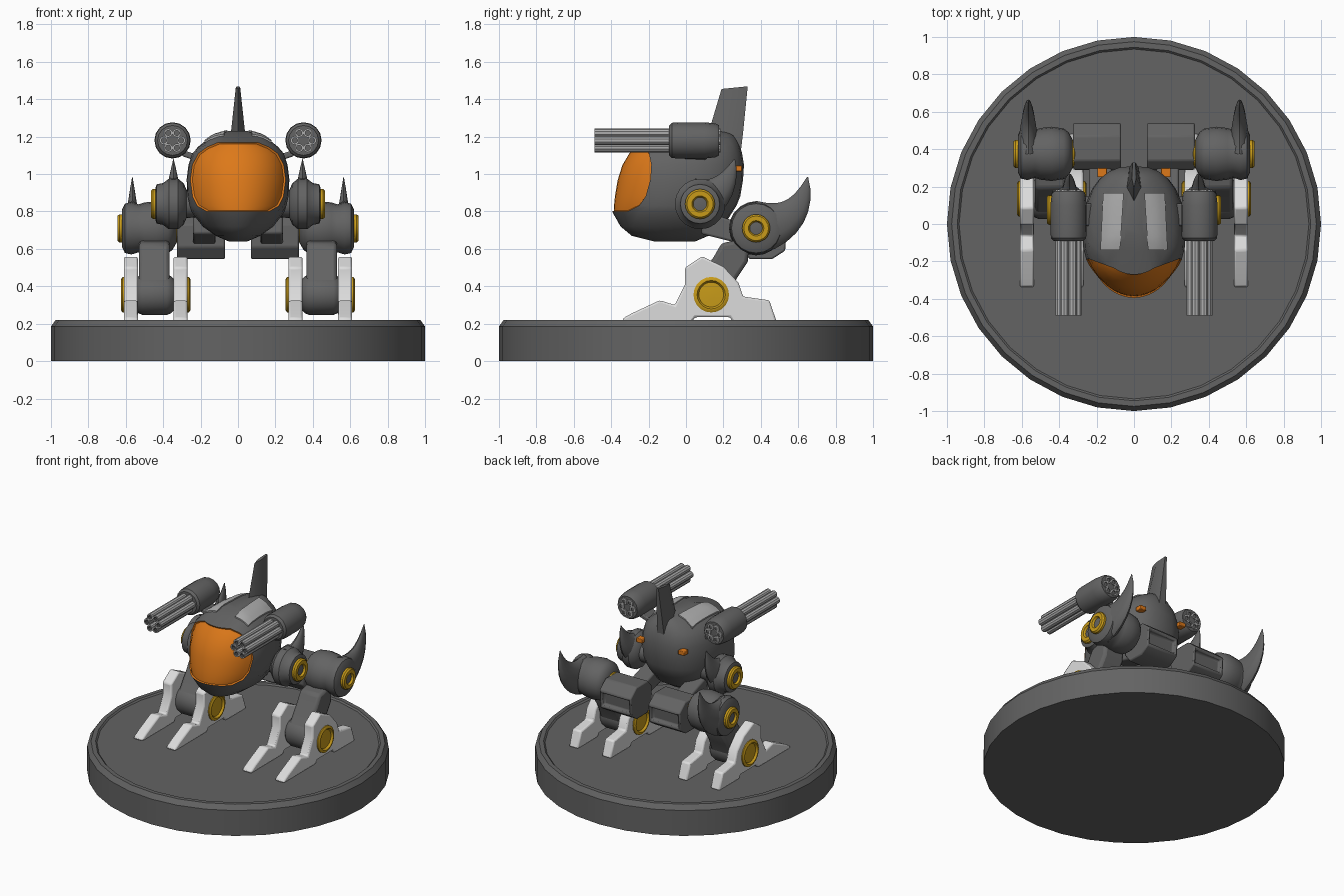
import bpy, bmesh, math
from mathutils import Vector
from mathutils.bvhtree import BVHTree

if "Cube" in bpy.data.objects:
    bpy.data.objects.remove(bpy.data.objects["Cube"])


def material(name, col):
    m = bpy.data.materials.new(name)
    m.diffuse_color = (*col, 1)
    m.use_nodes = True
    m.node_tree.nodes["Principled BSDF"].inputs["Base Color"].default_value = m.diffuse_color
    return m


GREY = material("dark_grey", (0.125, 0.125, 0.125))
WHITE = material("off_white", (0.72, 0.72, 0.72))
SILVER = material("silver_grey", (0.42, 0.42, 0.42))
GOLD = material("gold", (0.58, 0.33, 0.01))
ORANGE = material("orange_glass", (0.72, 0.19, 0.01))


def finish(name, bm, mats, mirror=False, bevel=0, angle=35):
    """Turn a bmesh into an object; mirrored parts are modelled on +x."""
    bmesh.ops.recalc_face_normals(bm, faces=bm.faces)
    me = bpy.data.meshes.new(name)
    bm.to_mesh(me)
    bm.free()
    ob = bpy.data.objects.new(name, me)
    bpy.context.collection.objects.link(ob)
    for m in mats:
        me.materials.append(m)
    bpy.ops.object.select_all(action='DESELECT')
    bpy.context.view_layer.objects.active = ob
    ob.select_set(True)
    bpy.ops.object.shade_smooth_by_angle(angle=math.radians(angle))
    if bevel:
        b = ob.modifiers.new("bevel", 'BEVEL')
        b.width, b.segments, b.angle_limit = bevel, 2, math.radians(35)
    if mirror:
        ob.modifiers.new("mirror", 'MIRROR')
    return ob


def loft(bm, rings, mats=None):
    """Skin closed rings of equal length and cap both ends."""
    vs = [[bm.verts.new(p) for p in r] for r in rings]
    n = len(rings[0])
    for i in range(len(vs) - 1):
        for j in range(n):
            k = (j + 1) % n
            f = bm.faces.new((vs[i][j], vs[i][k], vs[i + 1][k], vs[i + 1][j]))
            f.material_index = mats[i] if mats else 0
    for r, e in ((vs[0], 0), (vs[-1], -1)):
        bm.faces.new(r).material_index = mats[e] if mats else 0


def lathe(bm, prof, origin, axis, seg=20, mats=None):
    """Turn (offset, radius) pairs round the x, y or z axis."""
    a = 'xyz'.index(axis)
    rings = []
    for t, r in prof:
        ring = []
        for j in range(seg):
            p = Vector(origin)
            w = 2 * math.pi * j / seg
            p[a] += t
            p[(a + 1) % 3] += r * math.cos(w)
            p[(a + 2) % 3] += r * math.sin(w)
            ring.append(p)
        rings.append(ring)
    loft(bm, rings, mats)


def turned(name, prof, origin, axis, mats, seg=20, idx=None, mirror=True):
    bm = bmesh.new()
    lathe(bm, prof, origin, axis, seg, idx)
    return finish(name, bm, mats, mirror)


def prism(name, poly, spans, mat, bevel=0.012, recess=False):
    """Extrude a (y, z) outline over each x span."""
    bm = bmesh.new()
    for x0, x1 in spans:
        loft(bm, [[(x, y, z) for y, z in poly] for x in (x0, x1)])
    if recess:
        bmesh.ops.recalc_face_normals(bm, faces=bm.faces)
        back = [f for f in bm.faces if f.normal.y > 0.9]
        bmesh.ops.inset_region(bm, faces=back, thickness=0.025, depth=0)
        bmesh.ops.inset_region(bm, faces=back, thickness=0.008, depth=-0.025)
    return finish(name, bm, [mat], True, bevel)


def horn(name, x, p0, p1, p2, r, thick):
    """Curved, flattened horn along a quadratic curve in the yz plane."""
    p0, p1, p2 = map(Vector, (p0, p1, p2))
    rings = []
    for i in range(9):
        t = i / 8
        c = p0 * (1 - t) ** 2 + p1 * 2 * t * (1 - t) + p2 * t * t
        d = ((p1 - p0) * (1 - t) + (p2 - p1) * t).normalized()
        s = (1 - t) ** 0.85 + 0.02
        rings.append([(x + thick * s * math.cos(w),
                       c.x - d.y * r * s * math.sin(w),
                       c.y + d.x * r * s * math.sin(w))
                      for w in (2 * math.pi * j / 12 for j in range(12))])
    bm = bmesh.new()
    loft(bm, rings)
    return finish(name, bm, [GREY], True)


# display base with a raised rim
turned("base", [(0, 1), (0.185, 1), (0.22, 0.975), (0.22, 0.945), (0.21, 0.935)],
       (0, 0, 0), 'z', [GREY], 32, mirror=False)

# body: stacked levels (z, front y, back y, half width, glass half angle)
LEVELS = [(0.64, -0.17, 0.05, 0.05, 40), (0.67, -0.29, 0.12, 0.12, 40),
          (0.72, -0.35, 0.20, 0.19, 40), (0.80, -0.395, 0.25, 0.25, 42),
          (0.83, -0.395, 0.27, 0.26, 57), (0.88, -0.39, 0.29, 0.27, 64),
          (0.97, -0.375, 0.305, 0.275, 68), (1.05, -0.35, 0.31, 0.265, 67),
          (1.11, -0.315, 0.30, 0.245, 60), (1.145, -0.29, 0.29, 0.215, 50),
          (1.17, -0.27, 0.28, 0.185, 34), (1.205, -0.15, 0.26, 0.135, 34),
          (1.23, -0.05, 0.22, 0.05, 34)]
YC, GL, BK = -0.08, 7, 9
rings = []
for z, yf, yb, hw, ga in LEVELS:
    half = [ga * j / GL for j in range(GL + 1)]
    half += [ga + (180 - ga) * j / BK for j in range(1, BK + 1)]
    ring = []
    for d in half + [-a for a in half[-2:0:-1]]:
        s, c = math.sin(math.radians(d)), math.cos(math.radians(d))
        e = 1 if c > 0 else 0.8
        x = hw * math.copysign(abs(s) ** e, s)
        y = YC + (yf - YC) * c if c > 0 else YC + (yb - YC) * abs(c) ** e
        ring.append((x, y, z))
    rings.append(ring)
bm = bmesh.new()
loft(bm, rings)
bm.faces.ensure_lookup_table()
n = len(rings[0])
glass = [bm.faces[i * n + j] for i in range(3, 10) for j in range(n)
         if j < GL or j >= n - GL]
bmesh.ops.recalc_face_normals(bm, faces=bm.faces)
for f in glass:
    f.material_index = 1
bmesh.ops.inset_region(bm, faces=glass, thickness=0.004, depth=-0.01)
skin = BVHTree.FromBMesh(bm)
finish("body", bm, [GREY, ORANGE])

# roof panels draped over the body
bm = bmesh.new()
rings = []
for i in range(9):
    t = i / 8
    y = -0.14 + 0.305 * t
    xs = [(0.075 - 0.02 * t) * (1 - k / 4) + (0.18 - 0.015 * t) * k / 4 for k in range(5)]
    top = [skin.ray_cast(Vector((x, y, 2)), Vector((0, 0, -1)))[0] for x in xs]
    rings.append([p + Vector((0, 0, 0.009)) for p in top] +
                 [p - Vector((0, 0, 0.01)) for p in reversed(top)])
loft(bm, rings)
finish("roof_panel", bm, [SILVER], True)

# tail fin: (z, front y, back y, half width)
bm = bmesh.new()
loft(bm, [[(0, f, z), (w, f * 0.6 + b * 0.4, z), (w * 0.6, b, z), (-w * 0.6, b, z),
           (-w, f * 0.6 + b * 0.4, z)]
          for z, f, b, w in ((1.05, 0.08, 0.285, 0.05), (1.22, 0.12, 0.305, 0.038),
                             (1.455, 0.19, 0.33, 0.012))])
for v in bm.verts:
    if v.co.z > 1.4:
        v.co.z += (v.co.y - 0.19) * 0.1
finish("tail_fin", bm, [GREY])

# rear lights
prism("rear_light", [(0.25, 1.015), (0.30, 1.015), (0.30, 1.045), (0.25, 1.045)],
      [(0.145, 0.195)], ORANGE, 0.004)

# guns: housing, six hollow barrels and a mount
GUN = (0.35, 0, 1.18)
turned("gun_housing", [(-0.09, 0.072), (-0.09, 0.08), (-0.075, 0.094), (-0.04, 0.097),
                       (0.1, 0.097), (0.16, 0.09), (0.177, 0.08)], GUN, 'y', [GREY], 16)
bm = bmesh.new()
for k in range(6):
    w = math.pi / 3 * k
    lathe(bm, [(-0.46, 0.014), (-0.488, 0.014), (-0.488, 0.024), (0.185, 0.024), (0.185, 0.014),
               (0.178, 0.014)],
          (GUN[0] + 0.046 * math.cos(w), 0, GUN[2] + 0.046 * math.sin(w)), 'y', 10,
          [1, 0, 0, 0, 1])
finish("gun_barrels", bm, [SILVER, GREY], True)
bm = bmesh.new()
loft(bm, [[(x + dx, y, z + dx) for dx, y in ((-.025, 0), (.025, 0), (.025, .12), (-.025, .12))]
          for x, z in ((0.2, 1.09), (0.32, 1.13))])
bmesh.ops.translate(bm, verts=bm.verts, vec=(0, -0.01, -0.01))
finish("gun_mount", bm, [GREY], True, 0.008)

# hips
HIP = (0, 0.075, 0.84)
turned("hip", [(0.2, 0.07), (0.275, 0.075), (0.29, 0.11), (0.32, 0.135), (0.37, 0.135),
               (0.40, 0.112), (0.435, 0.105), (0.44, 0.09)], HIP, 'x', [GREY])
horn("hip_horn", 0.345, (0.08, 0.86), (0.22, 0.90), (0.26, 1.08), 0.12, 0.06)

# knees
KNEE = (0, 0.375, 0.71)
turned("knee", [(0.33, 0.08), (0.35, 0.115), (0.375, 0.135), (0.44, 0.145), (0.5, 0.138),
                (0.53, 0.128), (0.57, 0.14), (0.605, 0.132), (0.62, 0.10)], KNEE, 'x', [GREY])
horn("knee_horn", 0.565, (0.39, 0.715), (0.62, 0.74), (0.65, 0.985), 0.14, 0.058)

# rear thrusters and the struts that carry them
prism("thruster", [(0.29, 0.61), (0.34, 0.545), (0.46, 0.545), (0.53, 0.59), (0.54, 0.72),
                   (0.47, 0.78), (0.34, 0.78), (0.29, 0.73)],
      [(0.07, 0.325)], GREY, 0.03, True)
prism("thruster_strut", [(0.08, 0.68), (0.32, 0.62), (0.32, 0.73), (0.1, 0.8)],
      [(0.12, 0.24)], GREY)

# shins and ankle barrels
ANKLE = (0, 0.135, 0.355)
prism("shin", [(0.04, 0.40), (0.15, 0.56), (0.19, 0.63), (0.34, 0.66), (0.33, 0.53),
               (0.27, 0.44), (0.22, 0.30)], [(0.365, 0.53)], GREY, 0.02)
turned("ankle_barrel", [(0.34, 0.08), (0.36, 0.10), (0.38, 0.108), (0.51, 0.108),
                        (0.53, 0.10), (0.55, 0.08)], ANKLE, 'x', [GREY])

# twin foot plates
prism("foot_plate", [(-0.34, 0.21), (-0.335, 0.23), (-0.29, 0.255), (-0.14, 0.325), (-0.06, 0.30),
                     (-0.005, 0.41), (-0.005, 0.50), (0.085, 0.56), (0.20, 0.505), (0.28, 0.42),
                     (0.305, 0.345), (0.445, 0.325), (0.485, 0.21), (0.25, 0.21), (0.235, 0.235),
                     (0.05, 0.235), (0.03, 0.21)],
      [(0.27, 0.345), (0.535, 0.61)], WHITE)

# ringed joint caps: (name, centre, x, direction, radius, hole ratio, centre colour)
for name, c, x, d, r, hole, core in (
        ("hip_cap", HIP, 0.43, 1, 0.08, 0.45, 1), ("knee_cap", KNEE, 0.61, 1, 0.075, 0.45, 1),
        ("knee_inner_cap", KNEE, 0.345, -1, 0.075, 0.45, 1),
        ("ankle_cap", ANKLE, 0.60, 1, 0.095, 0.7, 0),
        ("ankle_inner_cap", ANKLE, 0.28, -1, 0.095, 0.7, 0)):
    h = 0.025 if "ankle" in name else 0.035
    prof = [(-0.01, r), (h * 0.7, r), (h, r * 0.88), (h, r * (hole + 0.1)),
            (h - 0.014, r * hole), (h - 0.012, r * 0.2)]
    turned(name, [(d * t, q) for t, q in prof], (x, c[1], c[2]), 'x', [GOLD, GREY], 20,
           [0, 0, 0, 0, core])
